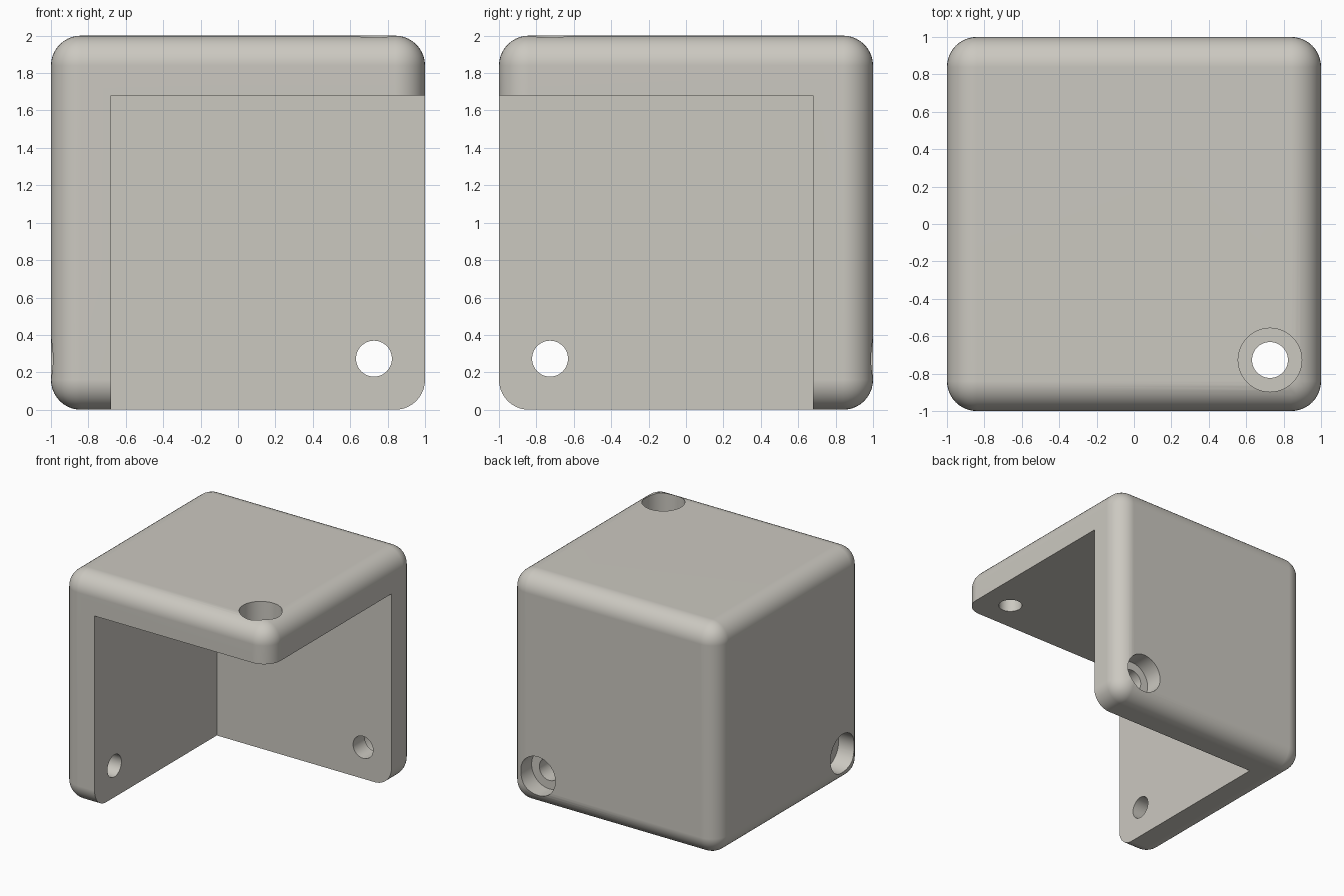
import bpy, math

if "Cube" in bpy.data.objects:
    bpy.data.objects.remove(bpy.data.objects["Cube"])

RADIUS = 0.16        # outer edge rounding
WALL = 0.32          # wall thickness
HOLE = 0.727         # hole offset from the centre
BORE_DEPTH = 0.16    # depth of the screw head recess

stone = bpy.data.materials.new("warm_grey")
stone.diffuse_color = (0.60, 0.58, 0.53, 1)
stone.use_nodes = True
stone.node_tree.nodes["Principled BSDF"].inputs["Base Color"].default_value = stone.diffuse_color


def apply(obj, mod):
    bpy.context.view_layer.objects.active = obj
    bpy.ops.object.modifier_apply(modifier=mod.name)


def cut(obj, cutter):
    mod = obj.modifiers.new("cut", 'BOOLEAN')
    mod.operation = 'DIFFERENCE'
    mod.solver = 'EXACT'
    mod.object = cutter
    apply(obj, mod)
    bpy.data.objects.remove(cutter, do_unlink=True)


def rod(radius, depth, centre, rotation):
    bpy.ops.mesh.primitive_cylinder_add(vertices=64, radius=radius, depth=depth,
                                        location=centre, rotation=rotation)
    return bpy.context.object


# Rounded block
bpy.ops.mesh.primitive_cube_add(size=2, location=(0, 0, 1))
bracket = bpy.context.object
bracket.name = "corner_bracket"
bracket.data.materials.append(stone)
bevel = bracket.modifiers.new("rounding", 'BEVEL')
bevel.width = RADIUS
bevel.segments = 10
apply(bracket, bevel)

# Open corner: leaves the top, back and left walls
bpy.ops.mesh.primitive_cube_add(size=3, location=(WALL - 1 + 1.5, 1 - WALL - 1.5, 2 - WALL - 1.5))
cut(bracket, bpy.context.object)

# Counterbored screw hole through each wall: (outer face point, outward normal, rotation)
q = math.pi / 2
walls = [((HOLE, -HOLE, 2), (0, 0, 1), (0, 0, 0)),
         ((HOLE, 1, 1 - HOLE), (0, 1, 0), (q, 0, 0)),
         ((-1, -HOLE, 1 - HOLE), (-1, 0, 0), (0, q, 0))]
for point, normal, rotation in walls:
    def along(d):
        return [p + n * d for p, n in zip(point, normal)]
    cut(bracket, rod(0.17, 2 * BORE_DEPTH, point, rotation))
    cut(bracket, rod(0.096, 0.8, along(-0.2), rotation))

# Smooth rounding with crisp cut edges
bpy.ops.object.select_all(action='DESELECT')
bracket.select_set(True)
bpy.context.view_layer.objects.active = bracket
bpy.ops.object.shade_smooth_by_angle(angle=math.radians(25))
normals = bracket.modifiers.new("flat_walls", 'WEIGHTED_NORMAL')
normals.keep_sharp = True
